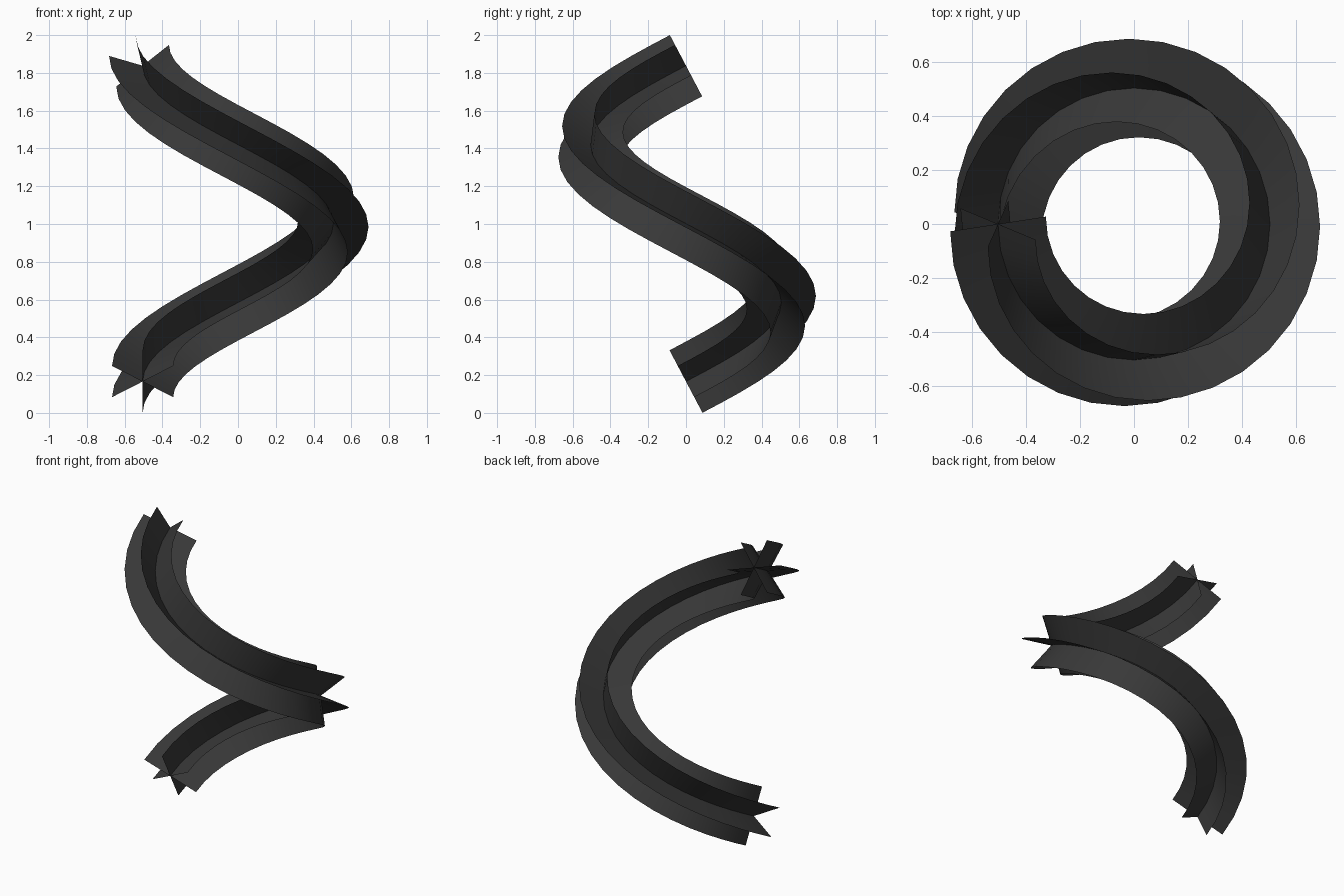
import bpy, bmesh
from math import sin, cos, pi
from mathutils import Vector

if "Cube" in bpy.data.objects:
    bpy.data.objects.remove(bpy.data.objects["Cube"])

R, Z0, Z1 = 0.505, 0.166, 1.838    # helix radius, start and end height
ARM, ARMS, STEPS = 0.187, 6, 32    # blade reach, blade count, rings per turn


def helix(i):
    t = i / STEPS
    a = pi - 2 * pi * t
    return Vector((R * cos(a), R * sin(a), Z0 + (Z1 - Z0) * t))


def tangent(i):
    a = pi - 2 * pi * i / STEPS
    return Vector((2 * pi * R * sin(a), -2 * pi * R * cos(a), Z1 - Z0)).normalized()


# Minimum-twist frames along one helix turn, starting with one blade pointing up
frames = []
t_prev = tangent(0)
up = (Vector((0, 0, 1)) - t_prev * t_prev.z).normalized()
for i in range(STEPS + 1):
    t = tangent(i)
    up = t_prev.rotation_difference(t) @ up
    up = (up - t * up.dot(t)).normalized()
    frames.append((helix(i), up.copy(), t.cross(up)))
    t_prev = t

# Thin blades radiating from the helix centre line
bm = bmesh.new()
for k in range(ARMS):
    ang = 2 * pi * k / ARMS
    rows = []
    for c, n, b in frames:
        tip = c + ARM * (n * cos(ang) + b * sin(ang))
        rows.append((bm.verts.new(c), bm.verts.new(tip)))
    for (c0, p0), (c1, p1) in zip(rows, rows[1:]):
        bm.faces.new((c0, p0, p1, c1)).smooth = True

mesh = bpy.data.meshes.new("spiral_blades")
bm.to_mesh(mesh)
bm.free()
obj = bpy.data.objects.new("spiral_blades", mesh)
bpy.context.collection.objects.link(obj)

# Dark finish
mat = bpy.data.materials.new("dark_grey")
mat.diffuse_color = (0.04, 0.04, 0.04, 1)
mat.use_nodes = True
mat.node_tree.nodes["Principled BSDF"].inputs["Base Color"].default_value = mat.diffuse_color
mesh.materials.append(mat)
